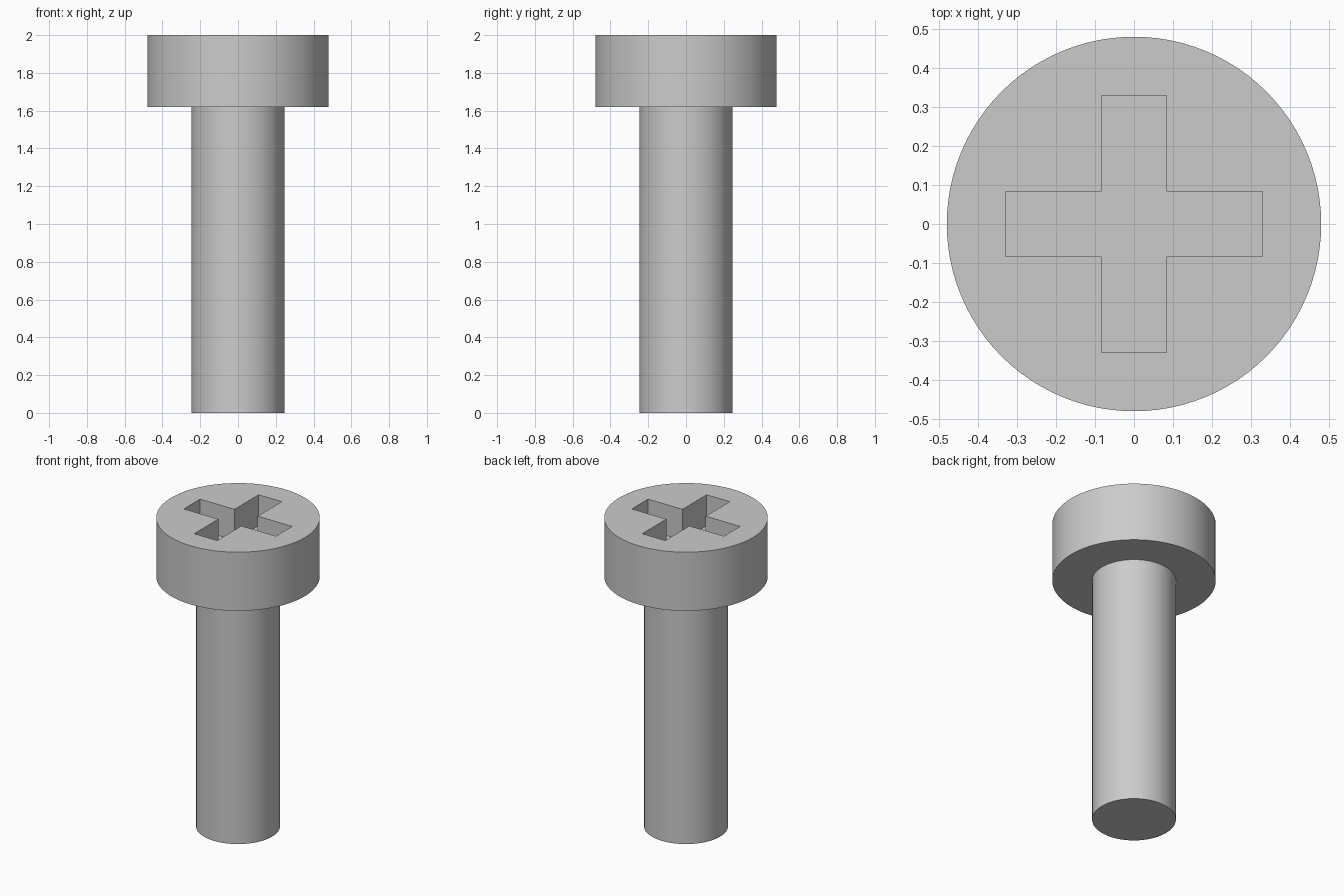
import bpy, bmesh, math

old = bpy.data.objects.get("Cube")
if old:
    bpy.data.objects.remove(old, do_unlink=True)

HEAD_R, SHAFT_R = 0.48, 0.246
TOP, HEAD_Z = 2.0, 1.62
SLOT_LONG, SLOT_HALF, SLOT_DEPTH = 0.33, 0.083, 0.2
SEGMENTS = 96

steel = bpy.data.materials.new("grey_steel")
steel.use_nodes = True
grey = (0.6, 0.6, 0.6, 1)
steel.diffuse_color = grey
steel.node_tree.nodes["Principled BSDF"].inputs["Base Color"].default_value = grey


def make_object(name, bm):
    bmesh.ops.recalc_face_normals(bm, faces=bm.faces)
    mesh = bpy.data.meshes.new(name)
    bm.to_mesh(mesh)
    bm.free()
    mesh.materials.append(steel)
    obj = bpy.data.objects.new(name, mesh)
    bpy.context.collection.objects.link(obj)
    return obj


def ring(bm, radius, z):
    angles = [2 * math.pi * i / SEGMENTS for i in range(SEGMENTS)]
    return [bm.verts.new((radius * math.cos(a), radius * math.sin(a), z)) for a in angles]


# Screw: stepped round body, shaft and head in one closed surface
bm = bmesh.new()
rings = [ring(bm, r, z) for r, z in
         ((SHAFT_R, 0), (SHAFT_R, HEAD_Z), (HEAD_R, HEAD_Z), (HEAD_R, TOP))]
for low, high in zip(rings, rings[1:]):
    for i in range(SEGMENTS):
        j = (i + 1) % SEGMENTS
        bm.faces.new((low[i], low[j], high[j], high[i]))
bm.faces.new(rings[0])
bm.faces.new(rings[-1])
screw = make_object("screw", bm)

# Cross recess cutter: one arm outline repeated by quarter turns
bm = bmesh.new()
outline = []
x, y, w = SLOT_LONG, SLOT_HALF, SLOT_HALF
arm = [(x, -w), (x, w), (w, w)]
for turn in range(4):
    for px, py in arm:
        outline.append(bm.verts.new((px, py, TOP - SLOT_DEPTH)))
    arm = [(-py, px) for px, py in arm]
floor = bm.faces.new(outline)
walls = bmesh.ops.extrude_face_region(bm, geom=[floor])
for v in walls["geom"]:
    if isinstance(v, bmesh.types.BMVert):
        v.co.z = TOP + 0.1
cutter = make_object("recess_cutter", bm)
cutter.hide_render = True

# Cut the recess into the head
bpy.ops.object.select_all(action="DESELECT")
screw.select_set(True)
bpy.context.view_layer.objects.active = screw
cut = screw.modifiers.new("cross_recess", "BOOLEAN")
cut.operation = "DIFFERENCE"
cut.solver = "EXACT"
cut.object = cutter
bpy.ops.object.modifier_apply(modifier=cut.name)
bpy.data.objects.remove(cutter, do_unlink=True)

bpy.ops.object.shade_smooth_by_angle(angle=math.radians(30))
